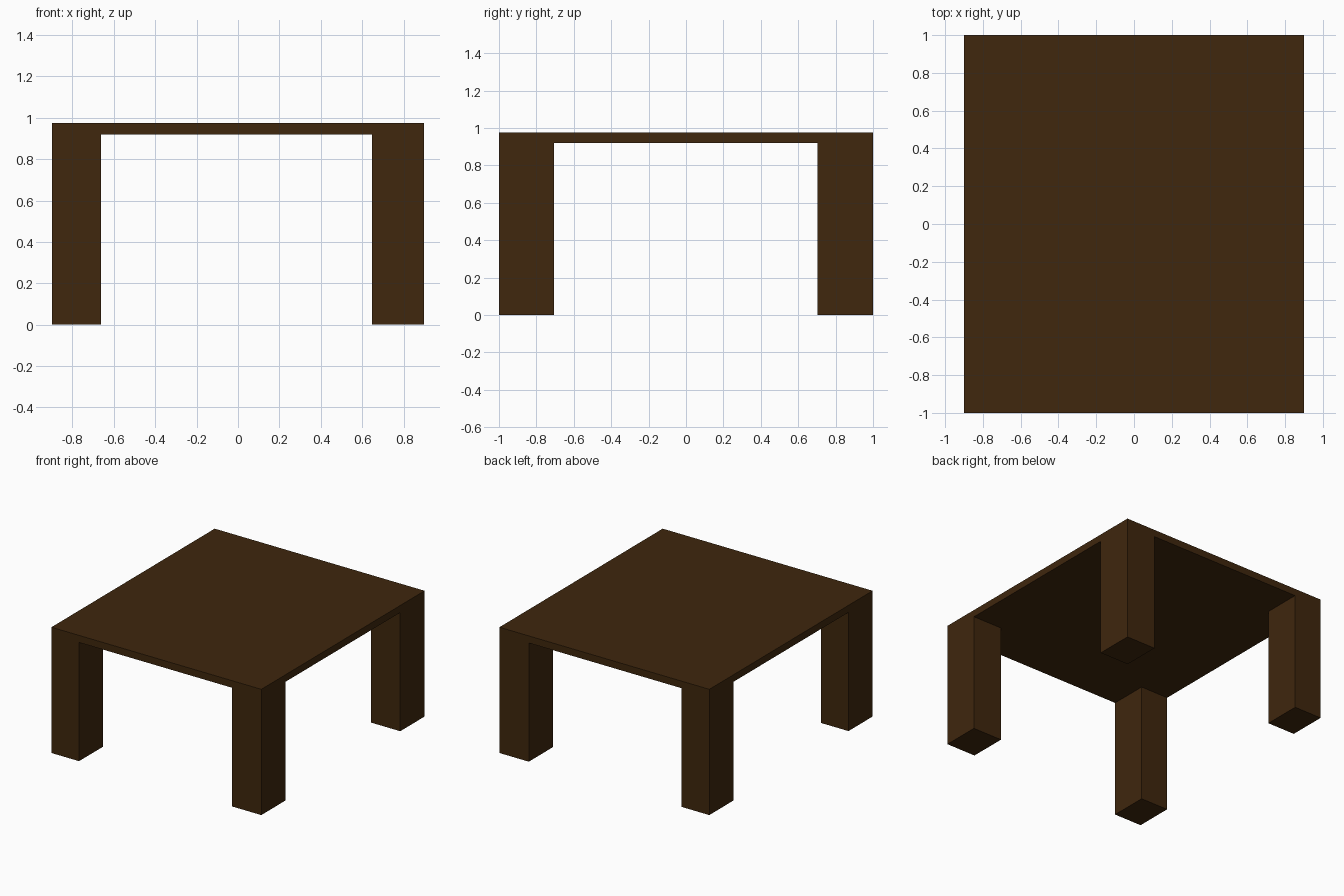
import bpy, bmesh, math

if "Cube" in bpy.data.objects:
    bpy.data.objects.remove(bpy.data.objects["Cube"])

# Key dimensions
XS = [-0.90, -0.663, 0.648, 0.90]   # outer and inner leg faces across x
YS = [-1.00, -0.705, 0.702, 1.00]   # outer and inner leg faces across y
TOP_Z, UNDER_Z = 0.975, 0.92

wood = bpy.data.materials.new("dark_wood")
wood.diffuse_color = (0.05, 0.02, 0.004, 1.0)
wood.use_nodes = True
wood.node_tree.nodes["Principled BSDF"].inputs["Base Color"].default_value = wood.diffuse_color

bm = bmesh.new()

# Underside of the tabletop as a 3 x 3 grid
grid = [[bm.verts.new((x, y, UNDER_Z)) for y in YS] for x in XS]
cells = {}
for i in range(3):
    for j in range(3):
        cells[i, j] = bm.faces.new((grid[i][j], grid[i][j + 1],
                                    grid[i + 1][j + 1], grid[i + 1][j]))


def extrude(faces, dz, keep):
    """Extrude a flat region vertically."""
    res = bmesh.ops.extrude_face_region(bm, geom=faces, use_keep_orig=keep)
    verts = [v for v in res["geom"] if isinstance(v, bmesh.types.BMVert)]
    bmesh.ops.translate(bm, vec=(0, 0, dz), verts=verts)
    if not keep:
        bmesh.ops.delete(bm, geom=[f for f in faces if f.is_valid], context="FACES_ONLY")


# Tabletop slab, then the four flush corner legs
corners = [cells[i, j] for i in (0, 2) for j in (0, 2)]
extrude(list(cells.values()), TOP_Z - UNDER_Z, True)
for face in corners:
    extrude([face], -UNDER_Z, False)

# Merge coplanar faces into clean flat sides
bmesh.ops.recalc_face_normals(bm, faces=bm.faces[:])
bmesh.ops.dissolve_limit(bm, angle_limit=math.radians(1),
                         verts=bm.verts[:], edges=bm.edges[:])
bmesh.ops.recalc_face_normals(bm, faces=bm.faces[:])

mesh = bpy.data.meshes.new("table")
bm.to_mesh(mesh)
bm.free()
mesh.materials.append(wood)
table = bpy.data.objects.new("table", mesh)
bpy.context.collection.objects.link(table)
